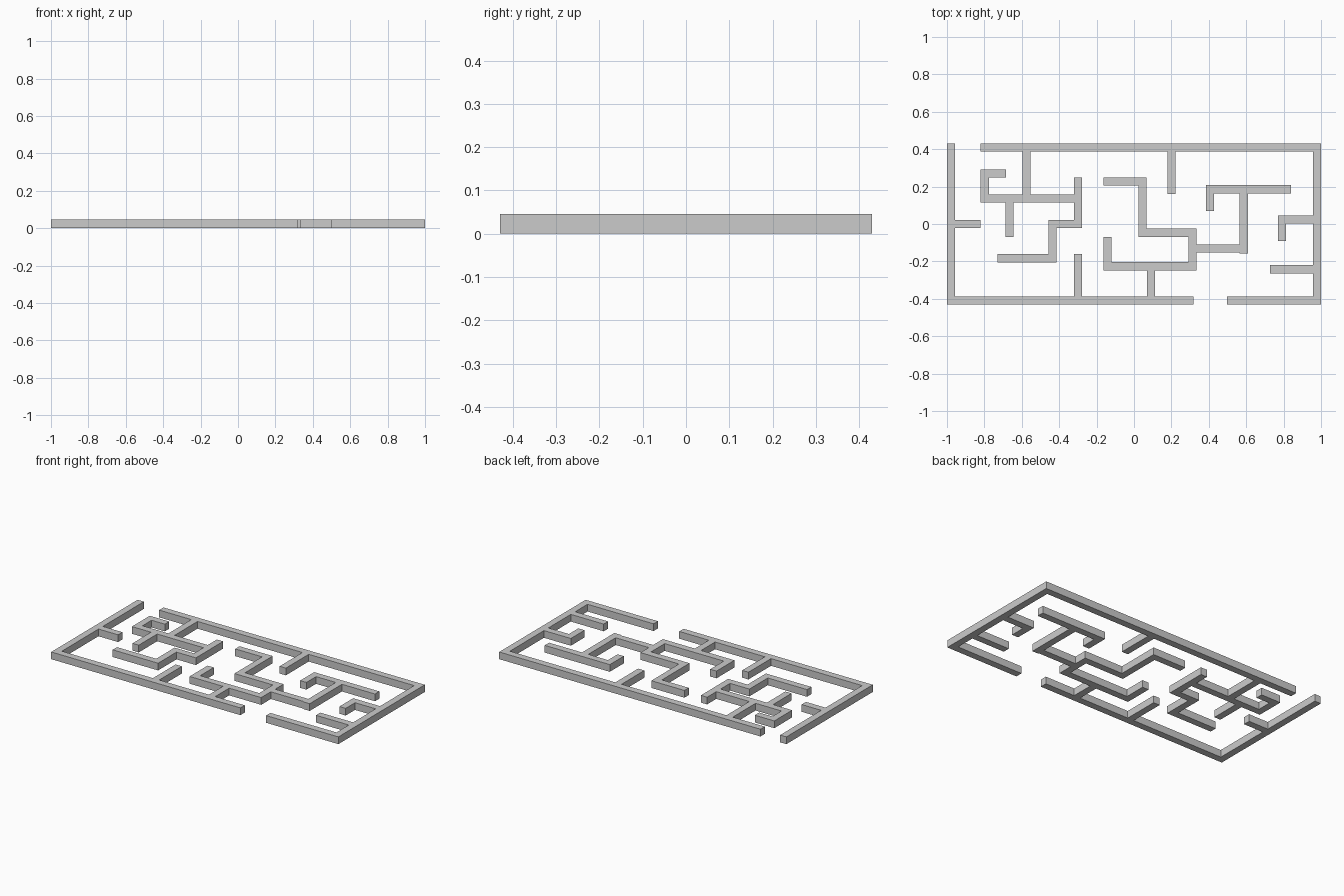
import bpy, bmesh

if "Cube" in bpy.data.objects:
    bpy.data.objects.remove(bpy.data.objects["Cube"])

HALF = 0.0217      # half wall thickness
HEIGHT = 0.0455    # wall height


def wall_rects(paths):
    """One rectangle per straight run of each centreline path."""
    rects = []
    for path in paths:
        for (xa, ya), (xb, yb) in zip(path, path[1:]):
            rects.append((min(xa, xb) - HALF, max(xa, xb) + HALF,
                          min(ya, yb) - HALF, max(ya, yb) + HALF))
    return rects


def build_walls(name, paths):
    """Merge the runs into one clean outline, then raise it."""
    rects = wall_rects(paths)
    xs = sorted({round(v, 4) for r in rects for v in r[:2]})
    ys = sorted({round(v, 4) for r in rects for v in r[2:]})
    bm = bmesh.new()
    verts = {}

    def vert(x, y):
        if (x, y) not in verts:
            verts[x, y] = bm.verts.new((x, y, 0))
        return verts[x, y]

    for x0, x1 in zip(xs, xs[1:]):
        for y0, y1 in zip(ys, ys[1:]):
            cx, cy = (x0 + x1) / 2, (y0 + y1) / 2
            if any(a < cx < b and c < cy < d for a, b, c, d in rects):
                bm.faces.new([vert(x0, y0), vert(x1, y0), vert(x1, y1), vert(x0, y1)])
    bmesh.ops.dissolve_limit(bm, angle_limit=0.01, verts=bm.verts[:], edges=bm.edges[:])
    ext = bmesh.ops.extrude_face_region(bm, geom=bm.faces[:], use_keep_orig=True)
    top = [g for g in ext["geom"] if isinstance(g, bmesh.types.BMVert)]
    bmesh.ops.translate(bm, verts=top, vec=(0, 0, HEIGHT))
    bmesh.ops.recalc_face_normals(bm, faces=bm.faces[:])
    mesh = bpy.data.meshes.new(name)
    bm.to_mesh(mesh)
    bm.free()
    obj = bpy.data.objects.new(name, mesh)
    bpy.context.collection.objects.link(obj)


# Left and lower border with the walls that grow from it
build_walls("maze_lower_left_walls", [
    [(-.978, .408), (-.978, -.408), (.296, -.408)],
    [(-.978, 0), (-.842, 0)],
    [(-.3, -.408), (-.3, -.183)],
    [(.09, -.408), (.09, -.226)],
    [(-.142, .228), (.045, .228), (.045, -.047), (.313, -.047),
     (.313, -.226), (-.142, -.226), (-.142, -.091)],
    [(.313, -.130), (.587, -.130)],
    [(.587, -.135), (.587, .186)],
    [(.817, .186), (.407, .186), (.407, .09)],
])

# Upper and right border with the walls that grow from it
build_walls("maze_upper_right_walls", [
    [(-.798, .408), (.978, .408), (.978, -.408), (.518, -.408)],
    [(.2, .408), (.2, .181)],
    [(-.574, .408), (-.574, .137)],
    [(-.706, .271), (-.798, .271), (-.798, .137), (-.3, .137)],
    [(-.665, .137), (-.665, -.047)],
    [(-.3, .228), (-.3, 0), (-.435, 0), (-.435, -.183), (-.708, -.183)],
    [(.978, .025), (.791, .025), (.791, -.068)],
    [(.978, -.242), (.749, -.242)],
])
